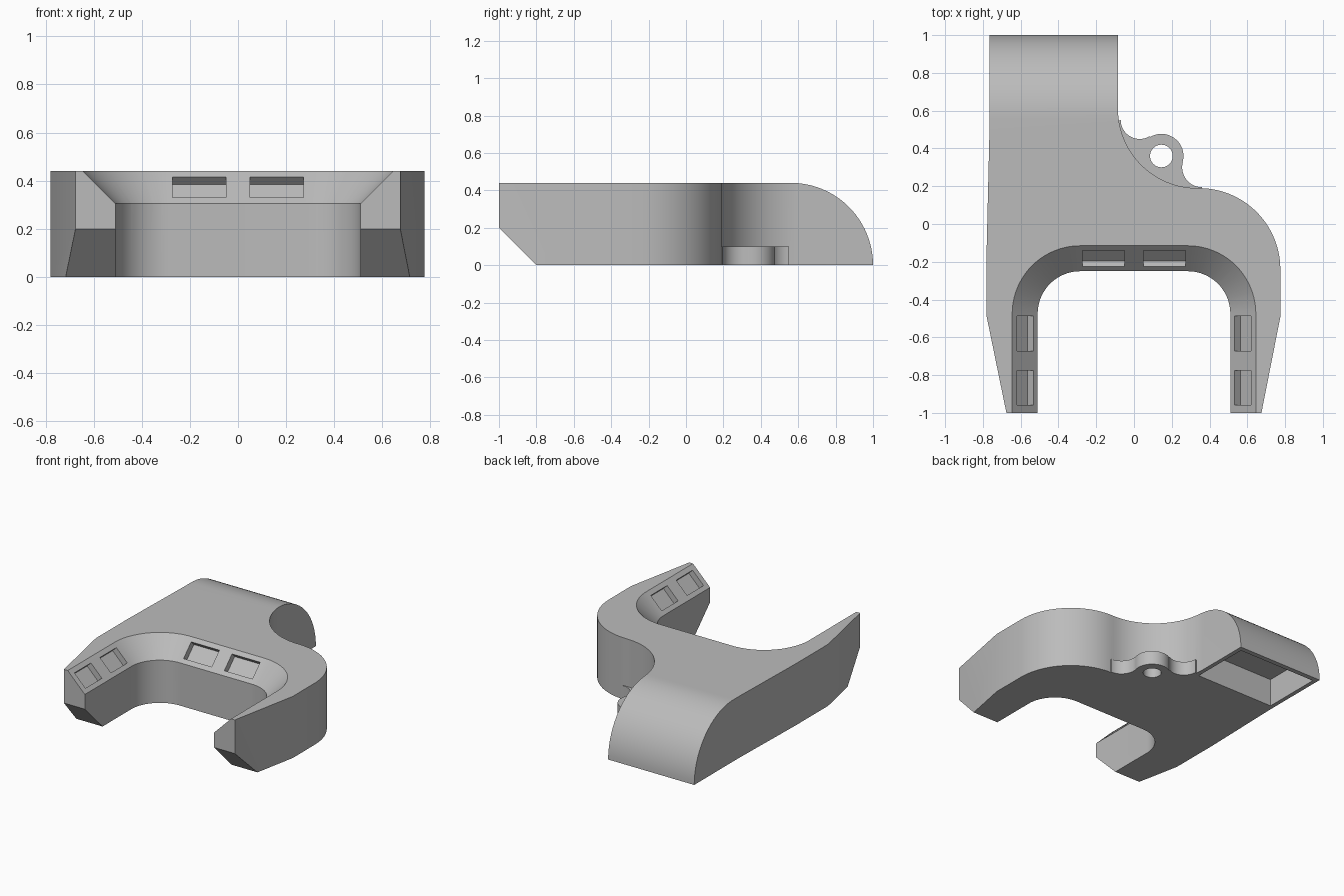
import bpy, bmesh
from math import sin, cos, radians, pi
from mathutils import Matrix, Vector

cube = bpy.data.objects.get("Cube")
if cube:
    bpy.data.objects.remove(cube)

HEIGHT = 0.44

grey = bpy.data.materials.new("plain_grey")
grey.use_nodes = True
colour = (0.5, 0.5, 0.5, 1)
grey.diffuse_color = colour
grey.node_tree.nodes["Principled BSDF"].inputs["Base Color"].default_value = colour


def arc(cx, cy, r, a0, a1, n=20):
    angles = [radians(a0 + (a1 - a0) * i / n) for i in range(n + 1)]
    return [(cx + r * cos(a), cy + r * sin(a)) for a in angles]


def make_object(name, bm):
    bmesh.ops.recalc_face_normals(bm, faces=bm.faces)
    mesh = bpy.data.meshes.new(name)
    bm.to_mesh(mesh)
    bm.free()
    mesh.materials.append(grey)
    obj = bpy.data.objects.new(name, mesh)
    bpy.context.collection.objects.link(obj)
    return obj


def loft(name, lower, upper):
    """Solid between two matching rings of 3D points."""
    bm = bmesh.new()
    a = [bm.verts.new(p) for p in lower]
    b = [bm.verts.new(p) for p in upper]
    bm.faces.new(a)
    bm.faces.new(b)
    for i in range(len(a)):
        j = (i + 1) % len(a)
        bm.faces.new((a[i], a[j], b[j], b[i]))
    return make_object(name, bm)


def plan_prism(name, pts, z0, z1):
    return loft(name, [(x, y, z0) for x, y in pts], [(x, y, z1) for x, y in pts])


def side_prism(name, pts, x0, x1):
    return loft(name, [(x0, y, z) for y, z in pts], [(x1, y, z) for y, z in pts])


def combine(target, cutter, operation):
    """Apply one boolean and discard its helper."""
    mod = target.modifiers.new("boolean", 'BOOLEAN')
    mod.operation = operation
    mod.solver = 'EXACT'
    mod.object = cutter
    bpy.context.view_layer.update()
    graph = bpy.context.evaluated_depsgraph_get()
    mesh = bpy.data.meshes.new_from_object(target.evaluated_get(graph))
    target.modifiers.clear()
    target.data = mesh
    bpy.data.objects.remove(cutter)


def u_path(offset, end=-1.2):
    """Inner U opening, grown outwards by offset."""
    right = arc(0.285, -0.475, 0.225 + offset, 0, 90)
    left = [(-x, y) for x, y in reversed(right)]
    w = 0.51 + offset
    return [(w, end)] + right + left + [(-w, end)]


# Forked body with tail, drawn in plan
outline = [(-0.765, 1.1), (-0.085, 1.1)]
outline += arc(0.335, 0.61, 0.42, 180, 270)
outline += arc(0.345, -0.24, 0.43, 90, 0)
outline += [(0.775, -0.49), (0.655, -1.1), (0.51, -1.1)]
outline += u_path(0)[1:-1]
outline += [(-0.51, -1.1), (-0.655, -1.1), (-0.78, -0.49), (-0.78, -0.13), (-0.765, 0.5)]
body = plan_prism("forked_bracket", outline, -0.1, 0.6)

# Low screw tab blended into the inner corner
tab = [(-0.12, 0.53)] + arc(0.03, 0.55, 0.1, 180, 301)
tab += arc(0.145, 0.36, 0.117, 121, -15.6)
tab += arc(0.36, 0.30, 0.105, 164, 270) + [(0.36, 0.12), (0, 0.2)]
combine(body, plan_prism("screw_tab", tab, -0.05, 0.1), 'UNION')

# Side profile: sloped fork tips and rounded tail
side = [(-1, 0.2), (-0.8, 0), (1, 0)] + arc(0.56, 0, HEIGHT, 0, 90, 24)[1:] + [(-1, HEIGHT)]
combine(body, side_prism("side_profile", side, -1, 1), 'INTERSECT')

# Screw hole
hole = arc(0.145, 0.36, 0.06, 0, 360, 32)[:-1]
combine(body, plan_prism("screw_hole", hole, -0.2, 0.2), 'DIFFERENCE')

# Sloped edge around the U opening
low = [(x, y, 0.285) for x, y in u_path(-0.02)]
high = [(x, y, 0.46) for x, y in u_path(0.155)]
combine(body, loft("sloped_edge", low, high), 'DIFFERENCE')


# Shallow pockets set square to the sloped edge
def pocket(x, y, turn, length):
    bm = bmesh.new()
    bmesh.ops.create_cube(bm, size=1)
    place = (Matrix.Translation((x, y, 0.372)) @ Matrix.Rotation(radians(turn), 4, 'Z')
             @ Matrix.Rotation(pi / 4, 4, 'X') @ Matrix.Diagonal((length, 0.122, 0.085, 1)))
    bmesh.ops.transform(bm, matrix=place, verts=bm.verts)
    combine(body, make_object("pocket", bm), 'DIFFERENCE')


for s in (-1, 1):
    pocket(0.161 * s, -0.182, 0, 0.222)
    for y in (-0.58, -0.867):
        pocket(0.576 * s, y, -90 * s, 0.185)

# Hollow under the tail
hollow = [(0.53, -0.1), (0.53, 0.2), (0.89, 0.2), (0.965, 0), (0.965, -0.1)]
combine(body, side_prism("tail_hollow", hollow, -0.735, -0.115), 'DIFFERENCE')

# Smooth curved walls, crisp edges
bpy.ops.object.select_all(action='DESELECT')
body.select_set(True)
bpy.context.view_layer.objects.active = body
bpy.ops.object.shade_smooth_by_angle(angle=radians(30))
